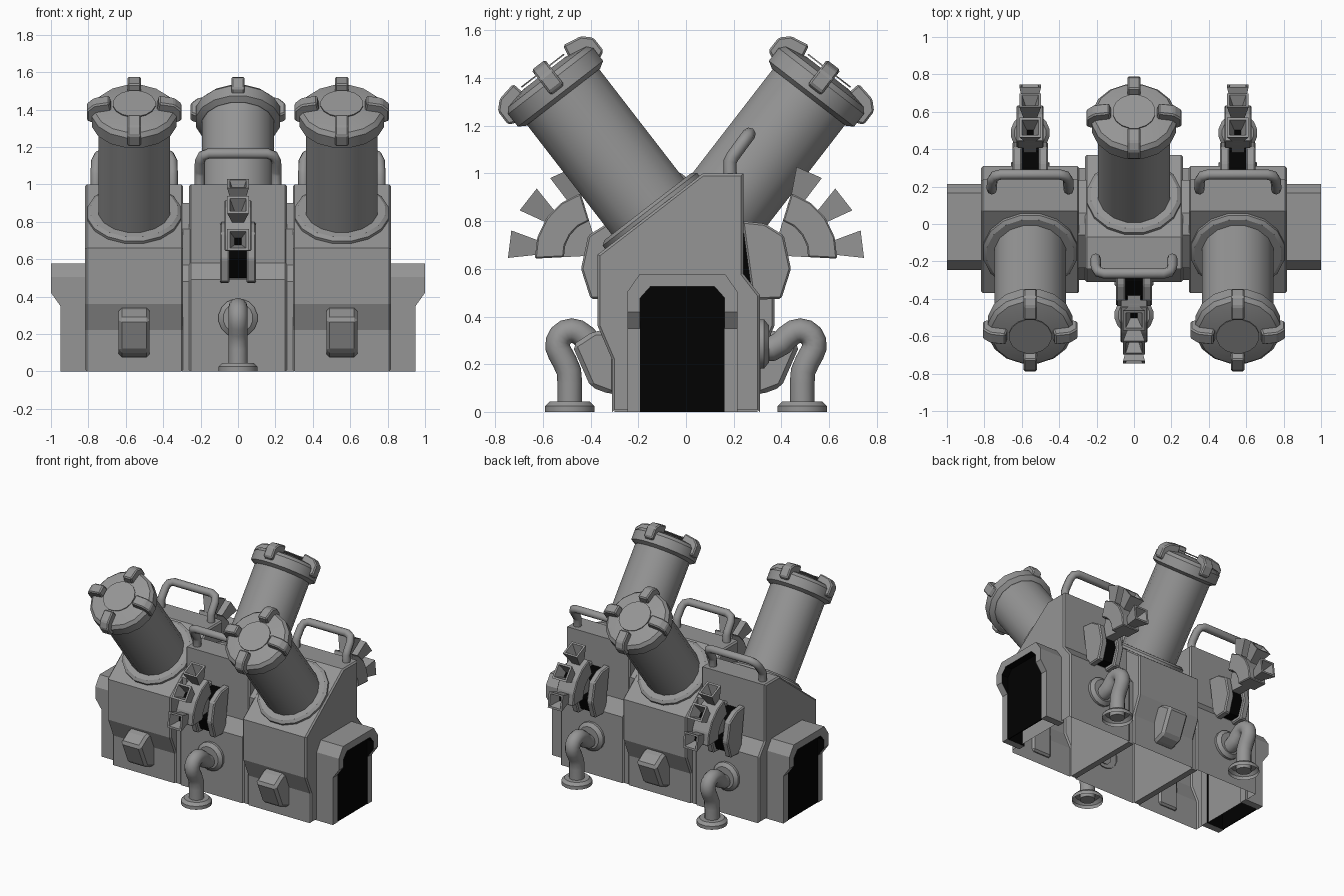
import bpy, bmesh, math
from mathutils import Matrix, Vector

if "Cube" in bpy.data.objects:
    bpy.data.objects.remove(bpy.data.objects["Cube"])

T, R = Matrix.Translation, Matrix.Rotation


def material(name, v):
    m = bpy.data.materials.new(name)
    m.diffuse_color = (v, v, v, 1)
    m.use_nodes = True
    m.node_tree.nodes["Principled BSDF"].inputs["Base Color"].default_value = m.diffuse_color
    return m


GREY = material("steel_grey", 0.3)
BLACK = material("black", 0.0005)


def finish(name, bm, M, mats, smooth=0):
    me = bpy.data.meshes.new(name)
    bm.to_mesh(me)
    bm.free()
    for m in mats:
        me.materials.append(m)
    me.transform(M)
    if smooth:
        me.shade_smooth()
        me.set_sharp_from_angle(angle=math.radians(smooth))
    ob = bpy.data.objects.new(name, me)
    bpy.context.collection.objects.link(ob)
    return ob


def prism(name, pts, x0, x1, M, mat=GREY, bevel=0.0, shell=False):
    """Extrude a (y, z) outline from x0 to x1; a shell is open underneath
    and bevelled only around its two side outlines."""
    bm = bmesh.new()
    a = [bm.verts.new((x0, y, z)) for y, z in pts]
    b = [bm.verts.new((x1, y, z)) for y, z in pts]
    n = len(pts)
    bm.faces.new(a)
    bm.faces.new(b)
    for i in range(n):
        j = (i + 1) % n
        bm.faces.new((a[i], a[j], b[j], b[i]))
    bmesh.ops.recalc_face_normals(bm, faces=bm.faces)
    if bevel:
        edges = [e for e in bm.edges if not shell or abs(e.verts[0].co.x - e.verts[1].co.x) < 1e-6]
        bmesh.ops.bevel(bm, geom=edges, offset=bevel, segments=1, affect='EDGES')
    if shell:
        low = [f for f in bm.faces if f.normal.z < -0.6 and f.calc_center_median().z < 0.02]
        bmesh.ops.delete(bm, geom=low, context='FACES')
    return finish(name, bm, M, [mat])


def lathe(name, prof, M, mat=GREY, segs=16, base=True):
    """Revolve an (r, z) profile around z; base says if the first ring is capped."""
    bm = bmesh.new()
    rings = []
    for r, z in prof:
        rings.append([bm.verts.new((r * math.cos(t), r * math.sin(t), z))
                      for t in (math.tau * (i + 0.5) / segs for i in range(segs))])
    for a, b in zip(rings, rings[1:]):
        for i in range(segs):
            j = (i + 1) % segs
            bm.faces.new((a[i], a[j], b[j], b[i]))
    first = bm.faces.new(rings[0])
    bm.faces.new(rings[-1])
    bmesh.ops.recalc_face_normals(bm, faces=bm.faces)
    if not base:
        bmesh.ops.delete(bm, geom=[first], context='FACES_ONLY')
    return finish(name, bm, M, [mat], smooth=30 if segs > 4 else 0)


def tube(name, pts, radius, M, res=2):
    cu = bpy.data.curves.new(name, 'CURVE')
    cu.dimensions = '3D'
    cu.bevel_depth, cu.bevel_resolution, cu.use_fill_caps = radius, res, True
    sp = cu.splines.new('POLY')
    sp.points.add(len(pts) - 1)
    for p, co in zip(sp.points, pts):
        p.co = (*co, 1)
    tmp = bpy.data.objects.new(name, cu)
    me = bpy.data.meshes.new_from_object(tmp)
    bpy.data.objects.remove(tmp)
    bm = bmesh.new()
    bm.from_mesh(me)
    bpy.data.meshes.remove(me)
    for f in bm.faces:
        f.material_index = 0
    bmesh.ops.recalc_face_normals(bm, faces=bm.faces)
    return finish(name, bm, M, [GREY], smooth=65)


def cannon(M):
    M = M @ T((0, -0.148, 0.845)) @ R(math.radians(37.7), 4, 'X')
    lathe("barrel_collar", [(0.255, -0.014), (0.255, 0.006), (0.235, 0.02)], M, base=False)
    lathe("barrel", [(0.195, 0), (0.195, 0.62)], M, base=False)
    lathe("barrel_cap", [(0.2, 0.6), (0.23, 0.618), (0.23, 0.685), (0.21, 0.708), (0.115, 0.728)], M)
    lathe("cap_disc", [(0.115, 0.737), (0.115, 0.743)], M)
    clamp = [(0.12, 0.71), (0.132, 0.772), (0.215, 0.757), (0.253, 0.72), (0.253, 0.65), (0.21, 0.63)]
    for k in range(4):
        prism("cap_clamp", clamp, -0.036, 0.036, M @ R(k * math.pi / 2, 4, 'Z'), bevel=0.008)


def exhaust(M):
    # housing plates with a dark slot between them
    house = [(0.235, 0.80), (0.33, 0.79), (0.41, 0.74), (0.44, 0.60), (0.40, 0.475), (0.28, 0.47)]
    for s in (-1, 1):
        prism("exhaust_plate", house, s * 0.045, s * 0.095, M, bevel=0.008)
    prism("exhaust_slot", [(y - 0.025, 0.635 + (z - 0.635) * 0.85) for y, z in house],
          -0.05, 0.05, M, BLACK)
    # curved manifold carrying three square funnels
    C = M @ T((0, 0.362, 0.657))
    ang = [math.radians(-3 + 76 * i / 4) for i in range(5)]
    arc = lambda r: [(r * math.cos(a), r * math.sin(a)) for a in ang]
    prism("exhaust_manifold", arc(0.272) + arc(0.15)[::-1], -0.072, 0.072, C, bevel=0.006)
    prism("manifold_core", arc(0.16) + [(0, 0)], -0.035, 0.035, C)
    q = math.sqrt(2)
    for deg in (7, 38, 66):
        F = C @ R(math.radians(deg - 90), 4, 'X')
        lathe("exhaust_funnel", [(0.028 * q, 0.22), (0.032 * q, 0.27), (0.058 * q, 0.38),
                                 (0.044 * q, 0.38), (0.018 * q, 0.30)], F, segs=4)
        lathe("funnel_hole", [(0.018 * q, 0.301), (0.018 * q, 0.304)], F, BLACK, segs=4)


def drain_pipe(M):
    # gooseneck: out of the wall, over a tight bend and down to the foot
    bend = [(0.479 + 0.06 * math.cos(math.radians(d)), 0.281 + 0.06 * math.sin(math.radians(d)))
            for d in range(115, -36, -25)]
    path = ([(0.30, 0.262), (0.36, 0.265), (0.40, 0.288), (0.425, 0.315)] + bend
            + [(0.508, 0.21), (0.491, 0.17), (0.487, 0.12), (0.487, 0.01)])
    tube("drain_pipe", [(0, y, z) for y, z in path], 0.052, M, res=4)
    lathe("pipe_foot", [(0.105, 0), (0.105, 0.025), (0.085, 0.045), (0.05, 0.045)],
          M @ T((0, 0.487, 0)), base=False)
    lathe("pipe_wall_flange", [(0.105, 0), (0.105, 0.025), (0.08, 0.045)],
          M @ T((0, 0.302, 0.285)) @ R(-math.pi / 2, 4, 'X'), base=False)


def module(M):
    body = [(-0.31, 0), (-0.31, 0.22), (-0.37, 0.36), (-0.37, 0.66), (0.07, 1.0),
            (0.24, 1.0), (0.24, 0.58), (0.31, 0.49), (0.31, 0)]
    prism("module_body", body, -0.262, 0.262, M, bevel=0.01, shell=True)
    cannon(M)
    exhaust(M)
    drain_pipe(M)
    # knee block on the front
    prism("front_block", [(-0.295, 0.075), (-0.32, 0.075), (-0.40, 0.105), (-0.477, 0.28),
                          (-0.385, 0.34), (-0.295, 0.34)], -0.083, 0.083, M, bevel=0.018)
    # grab handle on the top
    half = [(0.205, 0.185, 0.98), (0.205, 0.185, 1.05), (0.205, 0.195, 1.07),
            (0.203, 0.235, 1.125), (0.19, 0.256, 1.153), (0.155, 0.265, 1.165)]
    tube("top_handle", half + [(-x, y, z) for x, y, z in half[::-1]], 0.028, M, res=2)


def tunnel(s):
    """Arched end opening: outer and inner outlines joined as a thick frame."""
    def loop(w, c, zc, zt):
        side = [(w, 0), (w, 0.35), (w, 0.42), (w, zc), (c, zt)]
        return [(y - 0.015, z) for y, z in side] + [(-y - 0.015, z) for y, z in side[::-1]]
    outer, inner = loop(0.23, 0.18, 0.505, 0.577), loop(0.177, 0.135, 0.478, 0.525)
    bm = bmesh.new()
    end = lambda z: s * (0.95 if z < 0.36 else 1.0)
    back = lambda z: s * 0.8
    row = lambda pts, f: [bm.verts.new((f(z), y, z)) for y, z in pts]
    oa, ob, ia, ib = row(outer, back), row(outer, end), row(inner, back), row(inner, end)
    for i in range(len(outer) - 1):
        for p, q, mat in ((oa, ob, 0), (ob, ib, 0), (ib, ia, 1), (ia, oa, 0)):
            f = bm.faces.new((p[i], p[i + 1], q[i + 1], q[i]))
            f.material_index = mat
    for i in (0, -1):
        bm.faces.new((oa[i], ob[i], ib[i], ia[i]))
    bmesh.ops.recalc_face_normals(bm, faces=bm.faces)
    finish("tunnel_frame", bm, Matrix(), [GREY, BLACK])
    prism("tunnel_dark", inner, s * 0.938, s * 0.946, Matrix(), BLACK)


# three modules, the middle one turned around
for x, turn in ((-0.555, 0), (0, math.pi), (0.555, 0)):
    module(T((x, 0, 0)) @ R(turn, 4, 'Z'))

# thin seams closing the gaps between the modules
seam = [(0.30, 0), (0.30, 0.48), (0.235, 0.57), (0.235, 0.76), (0.06, 0.90)]
for s in (1, -1):
    prism("module_seam", seam + [(-y, z) for y, z in seam[::-1]], s * 0.255, s * 0.30, Matrix())
    tunnel(s)
